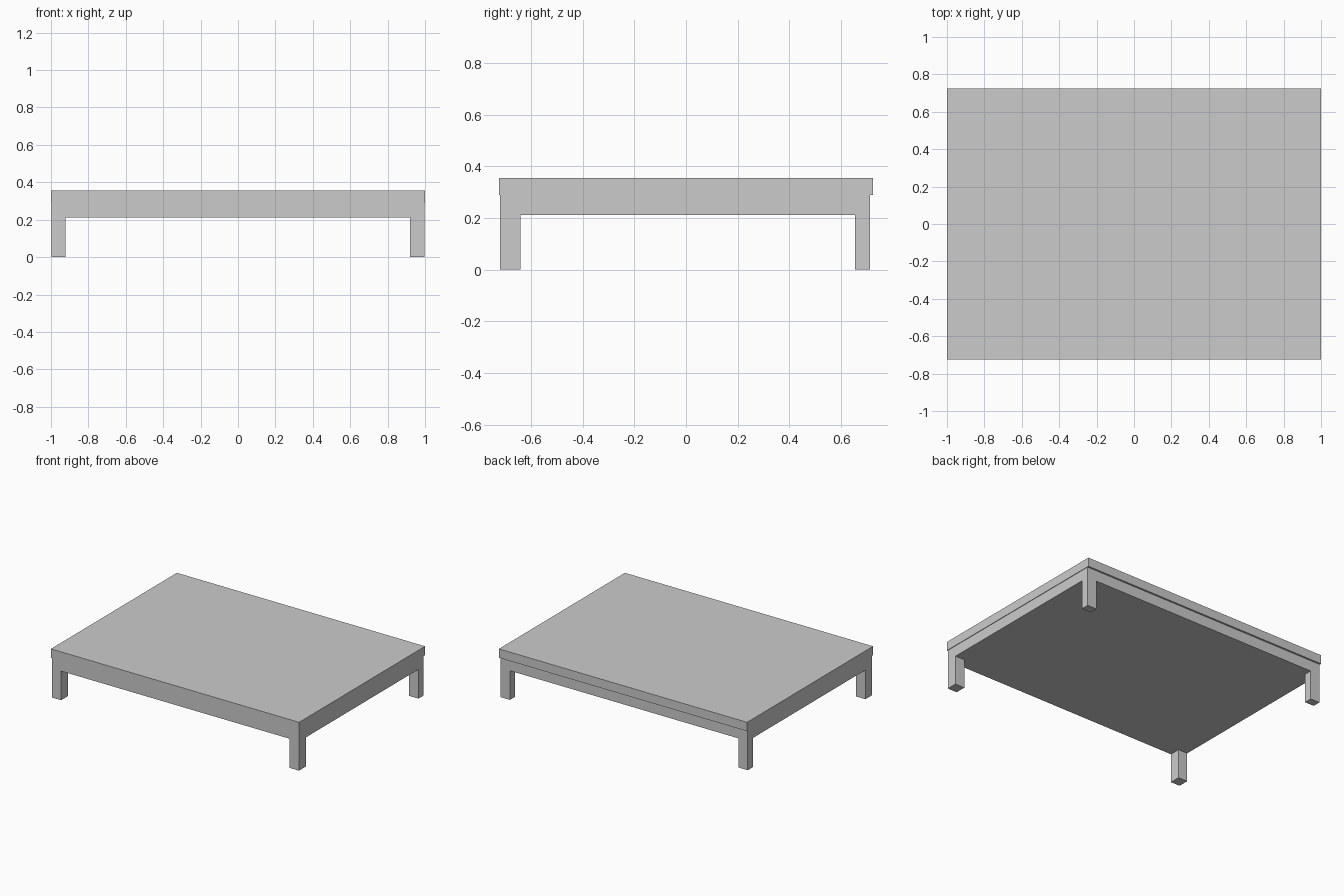
import bpy
import bmesh
from mathutils import Matrix, Vector

if "Cube" in bpy.data.objects:
    bpy.data.objects.remove(bpy.data.objects["Cube"])


def box(name, lo, hi):
    """Axis-aligned box between two corners."""
    lo, hi = Vector(lo), Vector(hi)
    bm = bmesh.new()
    bmesh.ops.create_cube(bm, size=1)
    bm.transform(Matrix.Translation((lo + hi) / 2) @ Matrix.Diagonal((hi - lo).to_4d()))
    mesh = bpy.data.meshes.new(name)
    bm.to_mesh(mesh)
    bm.free()
    obj = bpy.data.objects.new(name, mesh)
    bpy.context.collection.objects.link(obj)
    return obj


TOP_Z, SLAB_Z, FRAME_Z = 0.355, 0.29, 0.212
X, FRONT, BACK = 0.996, -0.72, 0.712

# Top slab slightly overhanging a solid frame
box("table_top", (-1, -0.725, SLAB_Z), (1, 0.725, TOP_Z))
box("frame", (-X, FRONT, FRAME_Z), (X, BACK, SLAB_Z))

# Legs flush with the frame corners; front pair is a little deeper
for side, x0, x1 in (("left", -X, -0.922), ("right", 0.92, X)):
    box(f"front_leg_{side}", (x0, FRONT, 0), (x1, -0.642, FRAME_Z))
    box(f"back_leg_{side}", (x0, 0.654, 0), (x1, BACK, FRAME_Z))
